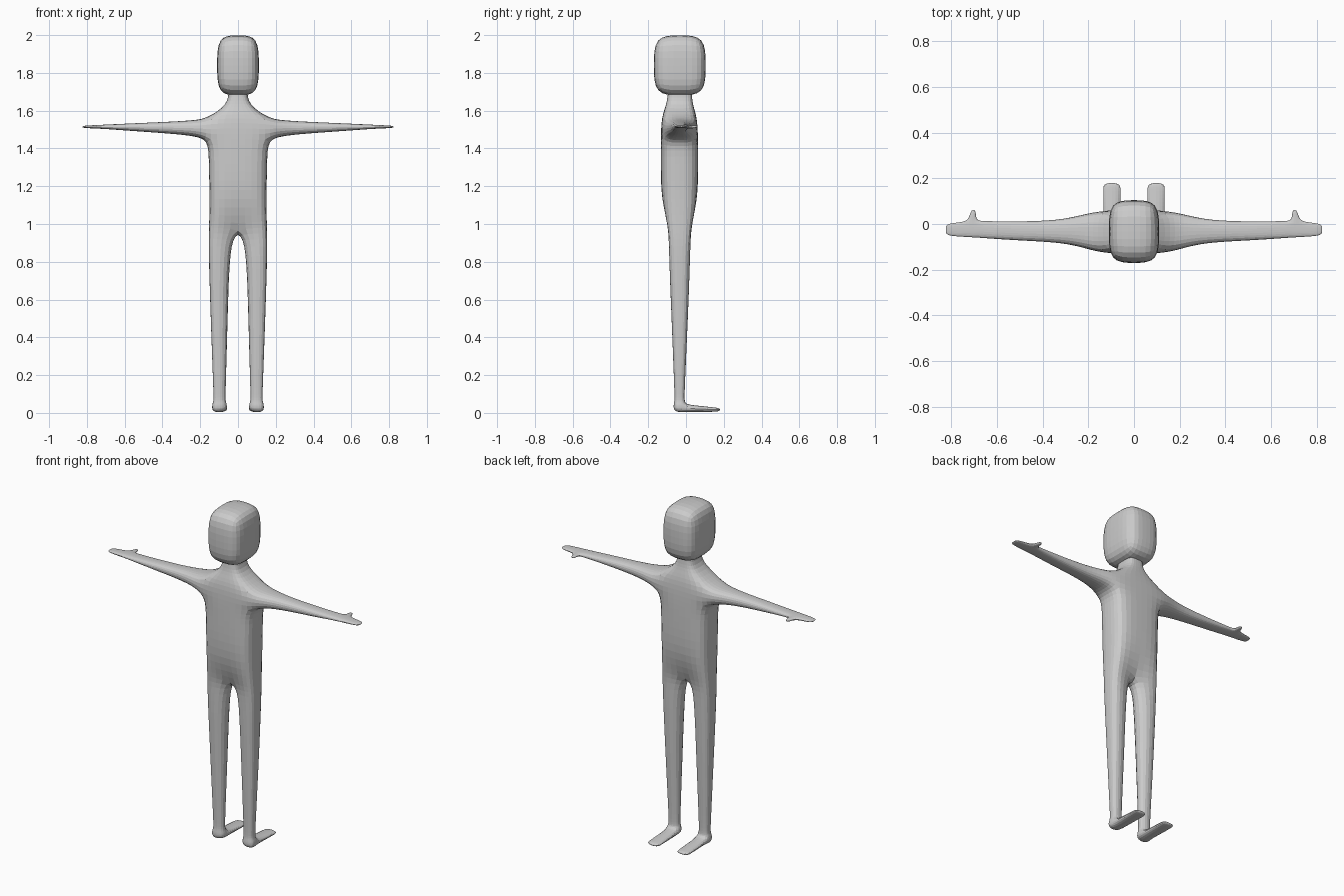
import bpy, bmesh

if "Cube" in bpy.data.objects:
    bpy.data.objects.remove(bpy.data.objects["Cube"])

grey = bpy.data.materials.new("plain grey")
grey.diffuse_color = (0.6, 0.6, 0.6, 1)
grey.use_nodes = True
grey.node_tree.nodes["Principled BSDF"].inputs["Base Color"].default_value = grey.diffuse_color


def finish(bm, name, mirror=False):
    bmesh.ops.recalc_face_normals(bm, faces=bm.faces[:])
    mesh = bpy.data.meshes.new(name)
    bm.to_mesh(mesh)
    bm.free()
    mesh.materials.append(grey)
    ob = bpy.data.objects.new(name, mesh)
    bpy.context.collection.objects.link(ob)
    if mirror:
        m = ob.modifiers.new("mirror", 'MIRROR')
        m.use_clip = True
        m.merge_threshold = 0.0005
    s = ob.modifiers.new("subdivision", 'SUBSURF')
    s.levels = s.render_levels = 2
    return ob


bm = bmesh.new()


def ring(points):
    return [bm.verts.new(p) for p in points]


def bridge(a, b, closed=True, skip=()):
    n = len(a)
    for i in range(n if closed else n - 1):
        if i not in skip:
            j = (i + 1) % n
            bm.faces.new((a[i], a[j], b[j], b[i]))


# torso half rings: centre height, outer height, half width, front y, back y
torso = []
for zc, zo, w, f, b in [
        (1.71, 1.71, .050, -.095, .030),
        (1.635, 1.63, .054, -.103, .034),
        (1.575, 1.558, .170, -.132, .060),
        (1.445, 1.445, .160, -.135, .065),
        (1.34, 1.34, .157, -.135, .065),
        (1.12, 1.12, .152, -.135, .065)]:
    c = .95 * w
    torso.append(ring([(0, f, zc), (c, f * .96, zo), (w, (f + b) / 2, zo),
                       (c, b * .96, zo), (0, b, zc)]))
# crotch ring, with the centre line drawn inwards
torso.append(ring([(0, -.065, .965), (.152, -.112, .97), (.154, -.033, .97),
                   (.152, .046, .97), (0, .0, .965)]))
for k in range(len(torso) - 1):
    bridge(torso[k], torso[k + 1], closed=False, skip=(1, 2) if k == 2 else ())

# leg rings: height, inner x, outer x, front y, back y
prev = torso[-1]
legs = []
for z, xi, xo, f, b in [
        (.88, .040, .157, -.096, .028),
        (.50, .051, .145, -.079, .013),
        (.12, .063, .131, -.063, -.006),
        (.062, .064, .129, -.062, -.006),
        (.046, .056, .138, -.068, .0),
        (.002, .056, .138, -.068, .0)]:
    cur = ring([(xi, f, z), (xo - .002, f, z), (xo, (f + b) / 2, z),
                (xo - .002, b, z), (xi, b, z)])
    bridge(prev, cur, skip=(3,) if z < .01 else ())
    legs.append(cur)
    prev = cur
bm.faces.new(prev)

# foot
top, low = legs[-2], legs[-1]
prev = [top[3], top[4], low[4], low[3]]
for y, zt, zb in [(.08, .038, .003), (.15, .030, .005), (.182, .026, .008)]:
    cur = ring([(.138, y, zt), (.056, y, zt), (.056, y, zb), (.138, y, zb)])
    bridge(prev, cur)
    prev = cur
bm.faces.new(prev)

# arm rings: x, front y, back y, top z, bottom z
prev = torso[2][1:4] + torso[3][3:0:-1]
arm = []
for x, f, b, zt, zb in [
        (.23, -.103, .042, 1.553, 1.462),
        (.33, -.082, .018, 1.545, 1.474),
        (.50, -.074, .012, 1.537, 1.487),
        (.66, -.063, .014, 1.529, 1.499),
        (.685, -.061, .016, 1.528, 1.501),
        (.735, -.058, .010, 1.525, 1.504),
        (.80, -.054, .006, 1.522, 1.507),
        (.825, -.045, -.005, 1.519, 1.510)]:
    d = (zt - zb) * .1
    m = (f + b) / 2
    cur = ring([(x, f, zt - d), (x, m, zt), (x, b, zt - d),
                (x, b, zb + d), (x, m, zb), (x, f, zb + d)])
    bridge(prev, cur, skip=(2,) if x == .735 else ())
    arm.append(cur)
    prev = cur
bm.faces.new((prev[0], prev[1], prev[4], prev[5]))
bm.faces.new((prev[1], prev[2], prev[3], prev[4]))

# thumb
a, b = arm[4], arm[5]
prev = [a[2], a[3], b[3], b[2]]
for y, x0, x1, zt, zb in [(.035, .691, .721, 1.523, 1.506),
                          (.064, .693, .713, 1.520, 1.508)]:
    cur = ring([(x0, y, zt), (x0, y, zb), (x1, y, zb), (x1, y, zt)])
    bridge(prev, cur)
    prev = cur
bm.faces.new(prev)
finish(bm, "body", mirror=True)

# head: rounded box
hb = bmesh.new()
bmesh.ops.create_cube(hb, size=2)
bmesh.ops.subdivide_edges(hb, edges=hb.edges[:], cuts=1, use_grid_fill=True)
for v in hb.verts:
    k = .95 if min(abs(c) for c in v.co) > .9 else 1
    v.co = (v.co.x * .111 * k, -.033 + v.co.y * .138 * k, 1.84 + v.co.z * .16 * k)
finish(hb, "head")
